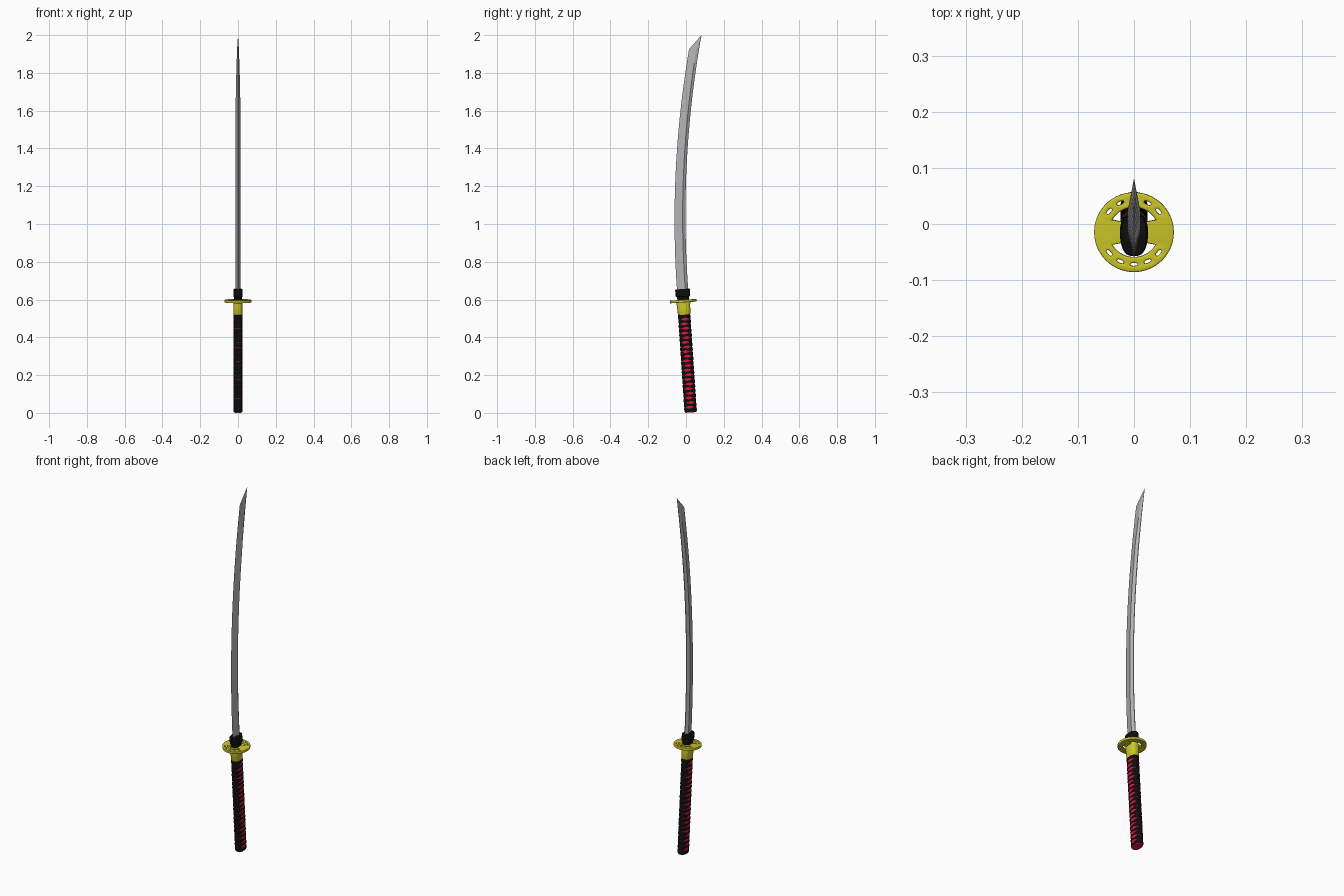
import bpy, bmesh, math
from mathutils import Matrix

if "Cube" in bpy.data.objects:
    bpy.data.objects.remove(bpy.data.objects["Cube"])

def mat(name, rgb):
    m = bpy.data.materials.new(name)
    m.diffuse_color = (*rgb, 1)
    m.use_nodes = True
    m.node_tree.nodes["Principled BSDF"].inputs["Base Color"].default_value = m.diffuse_color
    return m

STEEL = mat("grey_steel", (0.45, 0.45, 0.45))
GOLD = mat("yellow_gold", (0.62, 0.58, 0.02))
RED = mat("red_core", (0.72, 0.006, 0.04))
BLACK = mat("black_wrap", (0.004, 0.004, 0.004))

# Hilt parts are built upright, then leaned about the x axis
LEAN = Matrix.Translation((0, 0.025, 0.002)) @ Matrix.Rotation(0.067, 4, 'X')
N = 40

def oval(t, a, b, p=0.8):
    """Point on a slightly squared oval."""
    c, s = math.cos(t), math.sin(t)
    return (a * math.copysign(abs(c) ** p, c), b * math.copysign(abs(s) ** p, s))

def finish(ob, material, angle=35):
    ob.data.materials.clear()
    ob.data.materials.append(material)
    bpy.ops.object.select_all(action='DESELECT')
    ob.select_set(True)
    bpy.context.view_layer.objects.active = ob
    bpy.ops.object.shade_smooth_by_angle(angle=math.radians(angle))

def loft(name, rings, material, matrix=None, caps=True, loops=1, angle=35):
    """Skin a list of point rings; loops splits them into separate strips."""
    bm = bmesh.new()
    per = len(rings) // loops
    for k in range(loops):
        vs = [[bm.verts.new(p) for p in r] for r in rings[k * per:(k + 1) * per]]
        n = len(vs[0])
        for r0, r1 in zip(vs, vs[1:]):
            for i in range(n):
                j = (i + 1) % n
                bm.faces.new((r0[i], r0[j], r1[j], r1[i]))
        if caps:
            bm.faces.new(vs[0])
            bm.faces.new(vs[-1])
    bmesh.ops.remove_doubles(bm, verts=bm.verts, dist=1e-6)
    bmesh.ops.recalc_face_normals(bm, faces=bm.faces)
    me = bpy.data.meshes.new(name)
    if matrix:
        bm.transform(matrix)
    bm.to_mesh(me)
    bm.free()
    ob = bpy.data.objects.new(name, me)
    bpy.context.collection.objects.link(ob)
    finish(ob, material, angle)
    return ob

def collar(name, stations, material):
    rings = [[(*oval(2 * math.pi * i / N, a, b), z) for i in range(N)] for z, a, b in stations]
    return loft(name, rings, material, LEAN)

# Curved blade: cutting edge at the front, ridge lines, spine at the back
def spine(z):
    return -0.003 + 0.085 * ((z - 1.05) / 0.95) ** 2

def blade_ring(z, edge, t):
    s = spine(z)
    r = edge + 0.74 * (s - edge)
    return [(0, edge, z), (t, r, z), (0.15 * t, s, z), (-0.15 * t, s, z), (-t, r, z)]

Z_YOKOTE = 1.925
rings = []
for i in range(21):
    z = 0.62 + (Z_YOKOTE - 0.62) * i / 20
    width = 0.060 - 0.007 * i / 20
    t = 0.012 - 0.007 * max(0, (z - 1.70) / (Z_YOKOTE - 1.70))
    rings.append(blade_ring(z, spine(z) - width, t))
e0 = spine(Z_YOKOTE) - 0.053
for f in (0.35, 0.7, 0.995):
    z = Z_YOKOTE + (2.0 - Z_YOKOTE) * f
    rings.append(blade_ring(z, e0 + (spine(2.0) - e0) * f, 0.005 * (1 - f)))
rings.append([(0, spine(2.0), 2.0)] * 5)
bm_safe = rings[:-1]
loft("blade", bm_safe, STEEL, angle=12)

# Black blade collar above the guard
collar("blade_collar", [(0.59, 0.021, 0.031), (0.613, 0.021, 0.031), (0.616, 0.025, 0.038),
                        (0.652, 0.024, 0.039), (0.655, 0.022, 0.037)], BLACK)

# Gold ferrule under the guard
collar("ferrule", [(0.518, 0.023, 0.031), (0.522, 0.0245, 0.033), (0.56, 0.025, 0.035),
                   (0.588, 0.025, 0.037)], GOLD)

# Red handle core, seen through the wrap and at the butt
A, B = 0.0245, 0.0335
collar("handle_core", [(0.0, A * 0.8, B * 0.85), (0.004, A * 0.92, B * 0.92),
                       (0.525, A * 0.92, B * 0.92)], RED)

# Black cord wrap: stacked bands that part into alternating wedges at the sides
BANDS, Z0, Z1 = 21, 0.004, 0.52
PITCH = (Z1 - Z0) / BANDS

def gap(theta, k):
    if k in (0, BANDS):
        return 0
    side = 1 if (k + (math.cos(theta) > 0)) % 2 else -1
    s = math.sin(theta) - 0.12 * side
    return 0.33 * PITCH * max(0, 1 - abs(s) / 0.72)

rings = []
for k in range(BANDS):
    lo, hi = Z0 + k * PITCH, Z0 + (k + 1) * PITCH
    for f, sc in ((0, 0.915), (0.22, 0.985), (0.5, 1.0), (0.78, 0.985), (1, 0.915)):
        ring = []
        for i in range(N):
            th = 2 * math.pi * i / N
            a, b = lo + gap(th, k), hi - gap(th, k + 1)
            ring.append((*oval(th, A * sc, B * sc), a + (b - a) * f))
        rings.append(ring)
loft("handle_wrap", rings, BLACK, LEAN, caps=False, loops=BANDS, angle=50)

# Round pierced guard: filled flat curve with slots and two wide openings
cu = bpy.data.curves.new("guard", 'CURVE')
cu.dimensions, cu.fill_mode = '2D', 'BOTH'
cu.extrude, cu.bevel_depth, cu.bevel_resolution = 0.004, 0.003, 2
BEV = 0.003

def outline(pts):
    sp = cu.splines.new('POLY')
    sp.points.add(len(pts) - 1)
    for p, (x, y) in zip(sp.points, pts):
        p.co = (x, y, 0, 1)
    sp.use_cyclic_u = True

def polar(r, deg):
    return (r * math.cos(math.radians(deg)), r * math.sin(math.radians(deg)))

outline([polar(0.071 - BEV, i * 5) for i in range(72)])
for base in (90, 270):
    for off in (-50, -25, 0, 25, 50):
        cx, cy = polar(0.0575, base + off)
        rot = math.radians(base + off)
        pts = []
        for i in range(16):
            u, v = oval(2 * math.pi * i / 16, 0.0035 + BEV * 0.8, 0.0065 + BEV)
            pts.append((cx + u * math.cos(rot) - v * math.sin(rot),
                        cy + u * math.sin(rot) + v * math.cos(rot)))
        outline(pts)
    arc = range(base - 65, base + 66, 5)
    inner = [oval(math.radians(d), 0.021, 0.031) for d in arc]
    outline([polar(0.0475, d) for d in arc] + inner[::-1])

guard = bpy.data.objects.new("guard", cu)
bpy.context.collection.objects.link(guard)
bpy.ops.object.select_all(action='DESELECT')
guard.select_set(True)
bpy.context.view_layer.objects.active = guard
bpy.ops.object.convert(target='MESH')
guard = bpy.context.view_layer.objects.active
bm = bmesh.new()
bm.from_mesh(guard.data)
bmesh.ops.remove_doubles(bm, verts=bm.verts, dist=1e-5)
bmesh.ops.recalc_face_normals(bm, faces=bm.faces)
bm.transform(LEAN @ Matrix.Translation((0, 0, 0.591)))
bm.to_mesh(guard.data)
bm.free()
finish(guard, GOLD, 40)
